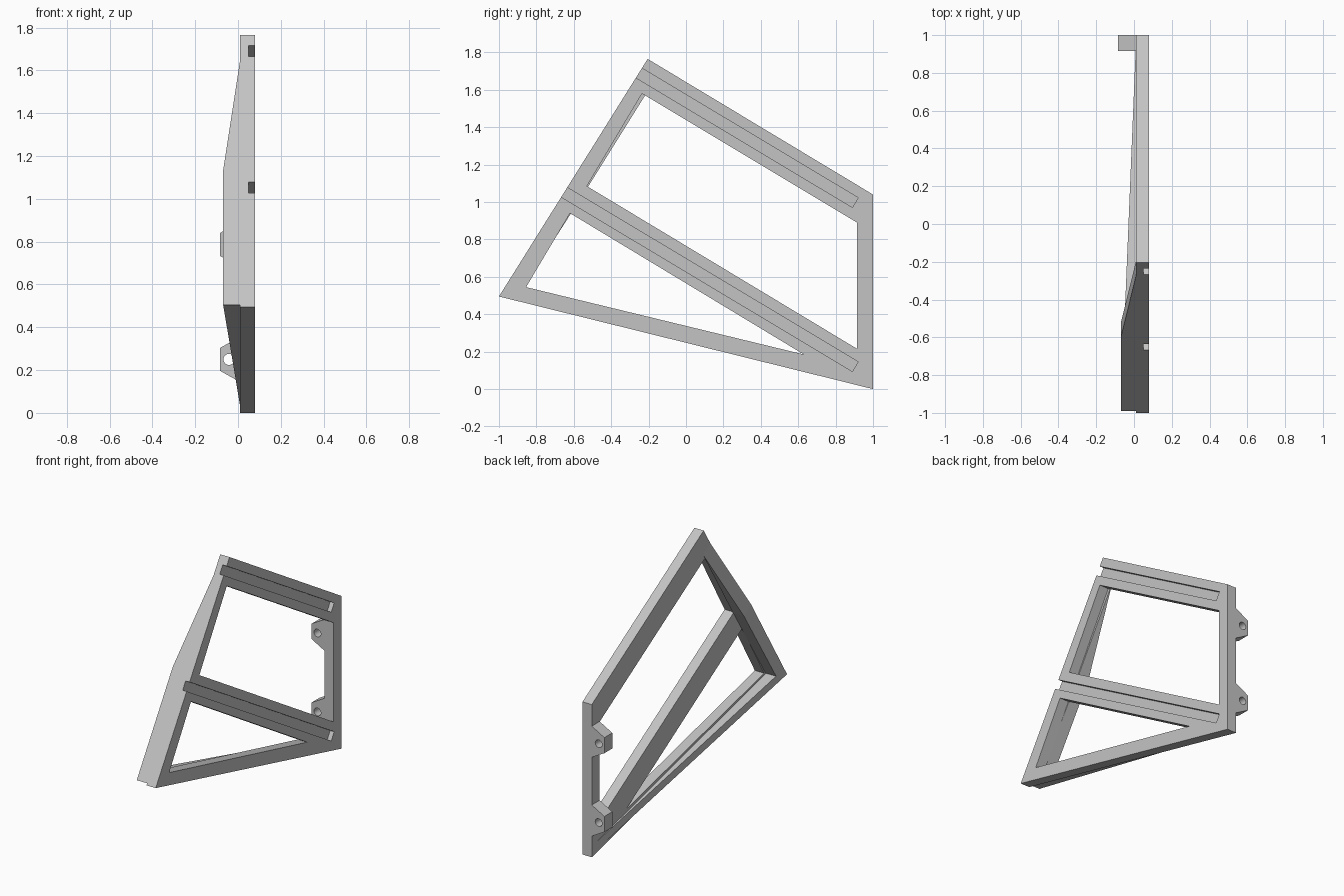
import bpy, bmesh, math
from mathutils import Vector

old = bpy.data.objects.get("Cube")
if old:
    bpy.data.objects.remove(old, do_unlink=True)

grey = bpy.data.materials.new("plain grey")
grey.use_nodes = True
colour = (0.55, 0.55, 0.55, 1)
grey.diffuse_color = colour
grey.node_tree.nodes["Principled BSDF"].inputs["Base Color"].default_value = colour


def finish(name, bm):
    bmesh.ops.recalc_face_normals(bm, faces=bm.faces)
    mesh = bpy.data.meshes.new(name)
    bm.to_mesh(mesh)
    bm.free()
    mesh.materials.append(grey)
    ob = bpy.data.objects.new(name, mesh)
    bpy.context.collection.objects.link(ob)
    return ob


def slab(name, outline, inner_x, outer_x):
    """Side outline (y, z) filled between two depths; inner_x may depend on the point."""
    bm = bmesh.new()
    depth = inner_x if callable(inner_x) else lambda p: inner_x
    a = [bm.verts.new((depth(p), p[0], p[1])) for p in outline]
    b = [bm.verts.new((outer_x, p[0], p[1])) for p in outline]
    bm.faces.new(a)
    bm.faces.new(b)
    for i in range(len(a)):
        j = (i + 1) % len(a)
        bm.faces.new((a[i], a[j], b[j], b[i]))
    bmesh.ops.triangulate(bm, faces=[f for f in bm.faces if len(f.verts) == 4])
    return finish(name, bm)


def carve(target, cutters):
    """Subtract each cutter, bake the result and drop the cutters."""
    for c in cutters:
        c.hide_render = True
        mod = target.modifiers.new("cut", "BOOLEAN")
        mod.operation, mod.solver, mod.object = "DIFFERENCE", "EXACT", c
    bpy.context.view_layer.update()
    graph = bpy.context.evaluated_depsgraph_get()
    baked = bpy.data.meshes.new_from_object(target.evaluated_get(graph))
    target.modifiers.clear()
    target.data = baked
    for c in cutters:
        bpy.data.objects.remove(c, do_unlink=True)


# Flat window frame with two openings and two open-ended grooves
BACK, FACE = 0.01, 0.08
frame = slab("window_frame", [(-1, 0.495), (-0.205, 1.765), (1, 1.04), (1, 0)], BACK, FACE)
openings = [
    [(-0.235, 1.58), (0.915, 0.89), (0.915, 0.215), (-0.53, 1.085)],
    [(-0.62, 0.94), (0.63, 0.185), (-0.855, 0.545)],
]
cutters = [slab("opening_cutter", o, -0.2, 0.2) for o in openings]
along = Vector((0.858, -0.514))
across = Vector((0.514, 0.858)) * 0.03
for end in ((0.905, 0.997), (0.905, 0.12)):
    e = Vector(end)
    s = e - along * 2.2
    cutters.append(slab("groove_cutter", [s + across, e + across, e - across, s - across],
                        0.05, 0.2))
carve(frame, cutters)

# Thickened front post, tapering away towards the top
low, bend, tip = Vector((-0.99, 0.505)), Vector((-0.602, 1.13)), Vector((-0.277, 1.65))
inward = Vector((0.848, -0.53)) * 0.092
for name, p, q, xp, xq in (("front_post", low, bend, -0.07, -0.07),
                           ("front_post_taper", bend, tip, -0.07, BACK)):
    run = q - p
    foot = Vector((0.12, 0.035)) if p is low else inward
    slab(name, [p, q, q + inward, p + foot],
         lambda v: xp + (xq - xp) * min(1, max(0, (Vector(v) - p).dot(run) / run.dot(run))),
         BACK + 0.002)

# Lower rail rib, tapering towards the back
slab("lower_rail_rib", [(-0.985, 0.508), (-0.93, 0.55), (0.95, 0.085), (0.95, 0.03)],
     lambda v: -0.07 + 0.08 * (v[0] + 0.99) / 1.94, BACK + 0.002)

# Hinge brackets with pin holes on the back post
for label, z in (("lower", 0.25), ("upper", 0.787)):
    bm = bmesh.new()
    profile = [(BACK + 0.002, -0.107), (-0.085, -0.053), (-0.085, 0.053), (BACK + 0.002, 0.107)]
    face = bm.faces.new([bm.verts.new((x, 0.915, z + dz)) for x, dz in profile])
    grown = bmesh.ops.extrude_face_region(bm, geom=[face])["geom"]
    bmesh.ops.translate(bm, vec=(0, 0.085, 0),
                        verts=[g for g in grown if isinstance(g, bmesh.types.BMVert)])
    bracket = finish(label + "_hinge_bracket", bm)
    bpy.ops.mesh.primitive_cylinder_add(vertices=24, radius=0.026, depth=0.4,
                                        location=(-0.042, 0.957, z),
                                        rotation=(math.pi / 2, 0, 0))
    pin = bpy.context.object
    pin.data.materials.append(grey)
    carve(bracket, [pin])
